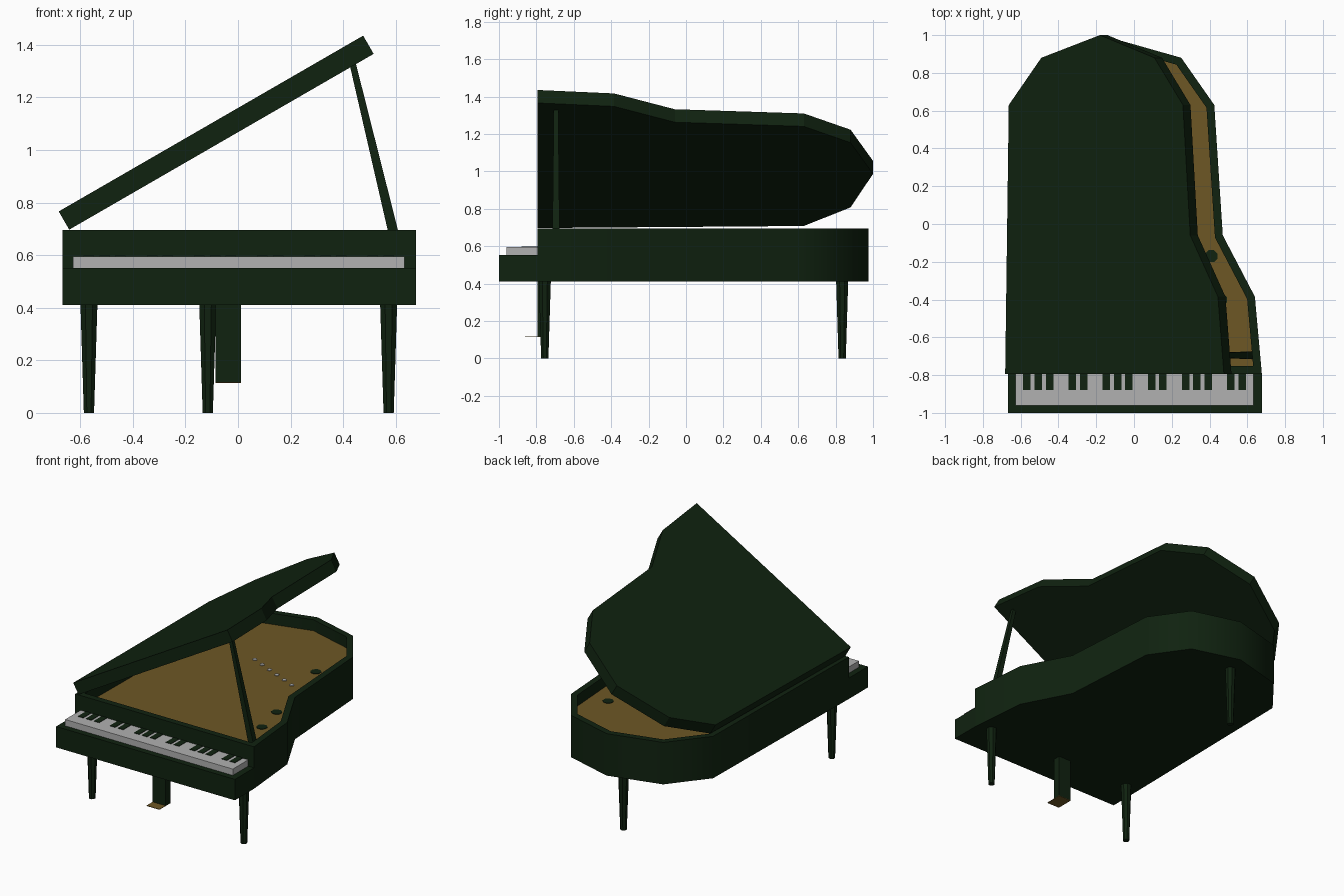
import bpy, bmesh, math
from mathutils import Vector, Matrix

if "Cube" in bpy.data.objects:
    bpy.data.objects.remove(bpy.data.objects["Cube"])


def material(name, rgb):
    m = bpy.data.materials.new(name)
    m.use_nodes = True
    col = (*rgb, 1)
    m.diffuse_color = col
    bsdf = next(n for n in m.node_tree.nodes if n.type == 'BSDF_PRINCIPLED')
    bsdf.inputs["Base Color"].default_value = col
    return m


GREEN = material("dark green lacquer", (0.005, 0.016, 0.005))
BROWN = material("golden brown wood", (0.155, 0.095, 0.018))
IVORY = material("pale grey ivory", (0.44, 0.44, 0.44))


def finish(name, bm, *mats):
    bmesh.ops.recalc_face_normals(bm, faces=bm.faces)
    mesh = bpy.data.meshes.new(name)
    bm.to_mesh(mesh)
    bm.free()
    for m in mats:
        mesh.materials.append(m)
    ob = bpy.data.objects.new(name, mesh)
    bpy.context.collection.objects.link(ob)
    return ob


def box(name, lo, hi, mat):
    lo, hi = Vector(lo), Vector(hi)
    bm = bmesh.new()
    bmesh.ops.create_cube(bm, size=1, matrix=Matrix.Translation((lo + hi) / 2)
                          @ Matrix.Diagonal((*(hi - lo), 1)))
    return finish(name, bm, mat)


def post(name, a, b, r1, r2, sides, mat):
    """Tapered prism from a to b with flat sides facing the axes."""
    a, b = Vector(a), Vector(b)
    d = b - a
    turn = Vector((0, 0, 1)).rotation_difference(d).to_matrix().to_4x4()
    bm = bmesh.new()
    bmesh.ops.create_cone(bm, cap_ends=True, segments=sides, radius1=r1, radius2=r2, depth=d.length,
                          matrix=Matrix.Translation((a + b) / 2) @ turn
                          @ Matrix.Rotation(math.pi / sides, 4, 'Z'))
    return finish(name, bm, mat)


def slab(points, z0, z1):
    """Extruded outline; returns the bmesh and its top face."""
    bm = bmesh.new()
    base = bm.faces.new([bm.verts.new((x, y, z0)) for x, y in points])
    ext = bmesh.ops.extrude_face_region(bm, geom=[base], use_keep_orig=True)["geom"]
    bmesh.ops.translate(bm, vec=(0, 0, z1 - z0),
                        verts=[v for v in ext if isinstance(v, bmesh.types.BMVert)])
    top = next(f for f in ext if isinstance(f, bmesh.types.BMFace))
    bmesh.ops.recalc_face_normals(bm, faces=bm.faces)
    return bm, top


# Curved plan shared by case and lid
FRONT = -0.795
PLAN = [(-0.667, FRONT), (0.677, FRONT), (0.64, -0.385), (0.47, -0.06), (0.425, 0.63),
        (0.25, 0.88), (-0.085, 1.0), (-0.445, 0.88), (-0.645, 0.63)]

# Case with a rim around the sunken soundboard
bm, top = slab([(x, min(y, 0.975)) for x, y in PLAN], 0.41, 0.695)
bmesh.ops.inset_region(bm, faces=[top], thickness=0.042, use_even_offset=True)
ext = bmesh.ops.extrude_face_region(bm, geom=[top])["geom"]
bmesh.ops.translate(bm, vec=(0, 0, -0.075),
                    verts=[v for v in ext if isinstance(v, bmesh.types.BMVert)])
for f in ext:
    if isinstance(f, bmesh.types.BMFace):
        f.material_index = 1
if top.is_valid and top not in ext:
    bmesh.ops.delete(bm, geom=[top], context='FACES_ONLY')
case = finish("case", bm, GREEN, BROWN)
bpy.ops.object.select_all(action='DESELECT')
case.select_set(True)
bpy.context.view_layer.objects.active = case
bpy.ops.object.shade_smooth_by_angle(angle=math.radians(42))

# Raised lid, hinged along the straight side
bm, top = slab([((x + 0.667) * 0.995, y) for x, y in PLAN], 0, 0.08)
bm.transform(Matrix.Translation((-0.642, 0, 0.697)) @ Matrix.Rotation(math.radians(-30), 4, 'Y'))
finish("lid", bm, GREEN)
post("lid_prop", (0.607, -0.695, 0.62), (0.437, -0.695, 1.325), 0.028, 0.017, 4, GREEN)

# Keyboard: three octaves of seven white keys
box("key_bed", (-0.667, -1, 0.41), (0.677, FRONT, 0.552), GREEN)
LEFT, KEY = -0.627, 0.06
box("white_keys", (LEFT, -0.96, 0.552), (LEFT + 21 * KEY, FRONT, 0.595), IVORY)
for i in range(21):
    if i % 7 in (1, 2, 3, 5, 6):
        x = LEFT + i * KEY
        box("black_key", (x - 0.02, -0.88, 0.594), (x + 0.02, FRONT, 0.598), GREEN)

# Tapered legs
for name, x, y in (("front_right_leg", -0.567, -0.755), ("front_left_leg", 0.573, -0.755),
                   ("back_leg", -0.115, 0.835)):
    post(name, (x, y, 0), (x, y, 0.415), 0.021, 0.035, 8, GREEN)

# Pedal support and pedal plate
box("pedal_support", (-0.085, FRONT, 0.117), (0.012, -0.74, 0.415), GREEN)
box("pedal_plate", (-0.085, -0.86, 0.114), (0.012, -0.74, 0.117), BROWN)

# Small fittings lying on the soundboard
for i in range(6):
    x, y = -0.14 + 0.08 * i, 0.38 - 0.035 * i
    post("string_pin", (x, y, 0.618), (x, y, 0.624), 0.016, 0.016, 6, IVORY)
for x, y in ((0.46, -0.4), (0.41, -0.17), (0.27, 0.45)):
    post("plate_opening", (x, y, 0.618), (x, y, 0.623), 0.035, 0.035, 8, GREEN)
